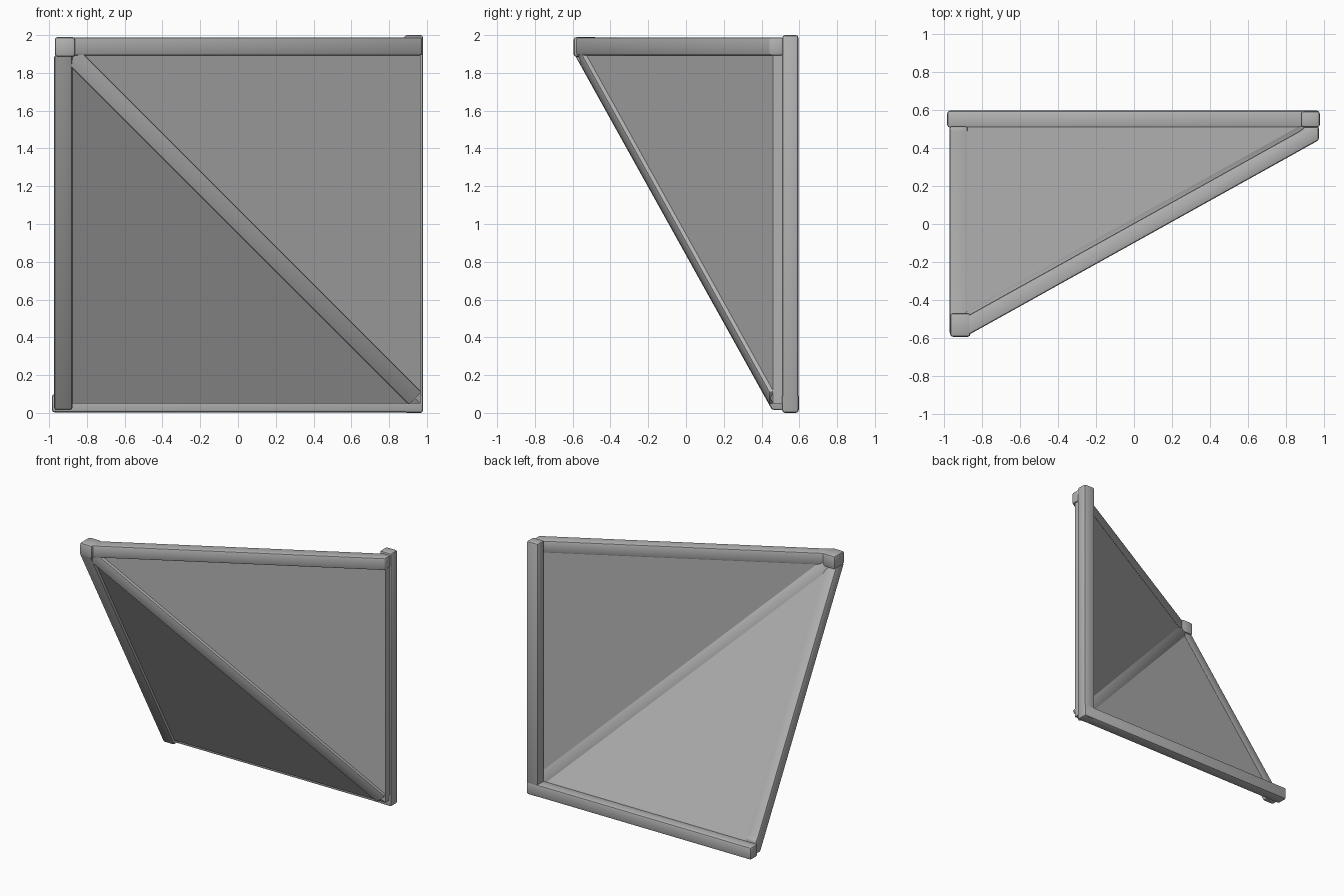
import bpy, bmesh
from mathutils import Vector, Matrix

cube = bpy.data.objects.get("Cube")
if cube:
    bpy.data.objects.remove(cube, do_unlink=True)

grey = bpy.data.materials.new("plain grey")
grey.use_nodes = True
grey.diffuse_color = (0.45, 0.45, 0.45, 1)
grey.node_tree.nodes["Principled BSDF"].inputs["Base Color"].default_value = (0.45, 0.45, 0.45, 1)

SLOPE = 0.556   # depth gained per unit along both slanted planes
SWAP = 1.015    # the two halves mirror across the line x + z = SWAP


def swap(p):
    return Vector((SWAP - p[2], p[1], SWAP - p[0]))


def prism(name, front, back, bevel=0.012, swapped=False):
    """Solid between two matching outlines, with softened edges."""
    if swapped:
        front, back = [swap(p) for p in front], [swap(p) for p in back]
    bm = bmesh.new()
    a = [bm.verts.new(p) for p in front]
    b = [bm.verts.new(p) for p in back]
    bm.faces.new(a)
    bm.faces.new(b[::-1])
    n = len(a)
    for i in range(n):
        j = (i + 1) % n
        bm.faces.new((a[j], a[i], b[i], b[j]))
    bmesh.ops.recalc_face_normals(bm, faces=bm.faces)
    if bevel:
        bmesh.ops.bevel(bm, geom=bm.edges[:], offset=bevel, segments=2,
                        profile=0.5, affect='EDGES', clamp_overlap=True)
    mesh = bpy.data.meshes.new(name)
    bm.to_mesh(mesh)
    bm.free()
    mesh.materials.append(grey)
    obj = bpy.data.objects.new(name, mesh)
    bpy.context.collection.objects.link(obj)
    bpy.ops.object.select_all(action='DESELECT')
    obj.select_set(True)
    bpy.context.view_layer.objects.active = obj
    bpy.ops.object.shade_smooth_by_angle(angle=0.6)
    return obj


def box(name, lo, hi, bevel=0.012):
    ring = [(lo[0], lo[1]), (hi[0], lo[1]), (hi[0], hi[1]), (lo[0], hi[1])]
    return prism(name, [(x, y, lo[2]) for x, y in ring],
                 [(x, y, hi[2]) for x, y in ring], bevel)


def depth(x, offset):
    return offset + SLOPE * x


# Slanted beams: top beam and its swapped twin down the side
def slanted_beam(name, end, swapped):
    ring = [(-0.88, depth(-0.88, -0.1)), (end, depth(end, -0.1)),
            (end, 0.515), (0.9, 0.515), (0.88, depth(0.88, 0.005)),
            (-0.88, depth(-0.88, 0.005))]
    prism(name, [(x, y, 1.892) for x, y in ring],
          [(x, y, 1.988) for x, y in ring], swapped=swapped)


slanted_beam("top_beam", 0.975, False)
slanted_beam("side_beam", 1.0, True)

# Corner block where the slanted beams meet
box("corner_block", (-0.97, -0.595, 1.885), (-0.862, -0.47, 1.99), 0.015)

# Back post and bottom rail
box("back_post", (0.88, 0.51, 0), (0.98, 0.595, 2), 0.014)
box("bottom_rail", (-0.985, 0.508, 0.003), (0.978, 0.598, 0.1), 0.014)

# Triangular panels either side of the ridge
tri = [(SWAP - 1.94, 1.94), (0.965, 1.94), (0.965, SWAP - 0.965)]
for name, swapped in (("upper_panel", False), ("lower_panel", True)):
    prism(name, [(x, depth(x, -0.075), z) for x, z in tri],
          [(x, depth(x, -0.001), z) for x, z in tri], 0, swapped)

# Diagonal ridge beam
along = Vector((1, SLOPE, -1)).normalized()
side = Vector((1, 0, 1)).normalized()
out = along.cross(side)
if out.y > 0:
    out = -out


def ridge_ring(t):
    middle = Vector((t, depth(t, -0.081), SWAP - t))
    return [middle + side * s - out * d
            for s, d in ((-0.047, 0), (0.047, 0), (0.047, 0.09), (-0.047, 0.09))]


prism("diagonal_beam", ridge_ring(-0.9), ridge_ring(0.94), 0.008)
